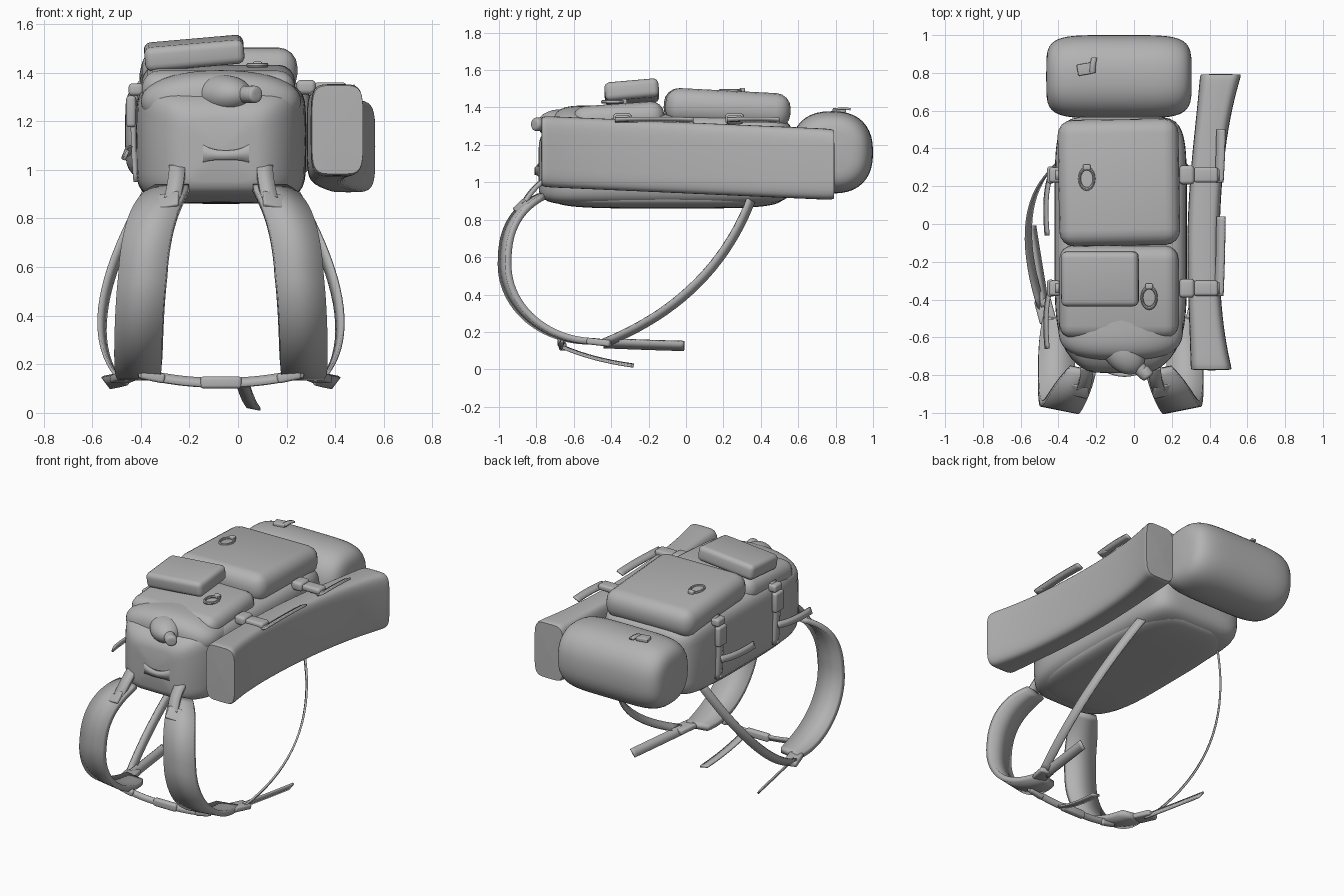
import bpy, bmesh
from math import sin, cos, pi, radians, copysign
from mathutils import Vector, Euler

default_cube = bpy.data.objects.get("Cube")
if default_cube:
    bpy.data.objects.remove(default_cube, do_unlink=True)

grey = bpy.data.materials.new("plain grey")
grey.use_nodes = True
tone = (.45, .45, .45, 1)
grey.diffuse_color = tone
grey.node_tree.nodes["Principled BSDF"].inputs["Base Color"].default_value = tone

middle = -.07  # symmetry plane of the pack
parts = []


def register(part):
    part.data.materials.append(grey)
    parts.append(part)


def finish(name, bm, location=(0, 0, 0), turn=(0, 0, 0)):
    bmesh.ops.recalc_face_normals(bm, faces=bm.faces)
    mesh = bpy.data.meshes.new(name)
    bm.to_mesh(mesh)
    bm.free()
    part = bpy.data.objects.new(name, mesh)
    part.location = location
    part.rotation_euler = Euler([radians(angle) for angle in turn])
    bpy.context.collection.objects.link(part)
    register(part)
    return part


def squircle(angle, power):
    """Point on a unit superellipse."""
    c, s = cos(angle), sin(angle)
    return copysign(abs(c) ** (2 / power), c), copysign(abs(s) ** (2 / power), s)


def plain(t):
    return 0, 0, 1, 1


def pillow(name, centre, half, across, along, turn=0, shape=plain, sides=40, steps=32):
    """Stuffed form along y; shape gives side shift, lift, width and height at t from -1 to 1."""
    bm = bmesh.new()
    rings = []
    for step in range(steps + 1):
        t = sin(pi * (step / steps - .5))
        swell = max(1 - abs(t) ** along, 0) ** (1 / along)
        swell = max(swell, .01)
        shift, lift, wide, high = shape(t)
        ring = []
        for side in range(sides):
            u, v = squircle(2 * pi * side / sides, across)
            ring.append(bm.verts.new((shift + u * half[0] * wide * swell, t * half[1],
                                      lift + v * half[2] * high * swell)))
        rings.append(ring)
    for ring, following in zip(rings, rings[1:]):
        for i in range(sides):
            j = (i + 1) % sides
            bm.faces.new((ring[i], ring[j], following[j], following[i]))
    bm.faces.new(rings[0])
    bm.faces.new(rings[-1])
    finish(name, bm, centre, (0, 0, turn))


def box(name, centre, size, bevel, turn=(0, 0, 0)):
    """Box with rounded edges."""
    bm = bmesh.new()
    bmesh.ops.create_cube(bm, size=1)
    bmesh.ops.scale(bm, vec=size, verts=bm.verts)
    bmesh.ops.bevel(bm, geom=bm.edges[:], offset=bevel, segments=4, profile=.5, affect="EDGES")
    finish(name, bm, centre, turn)


def bend(start, pull, end):
    """Quadratic curve from start to end, drawn toward pull."""
    start, pull, end = Vector(start), Vector(pull), Vector(end)
    return lambda t: start * (1 - t) ** 2 + pull * 2 * t * (1 - t) + end * t ** 2


def ribbon(name, path, width, side, thick=.012, steps=20):
    """Flat strap along a path; width is its half width, fixed or by rule."""
    side = Vector(side).normalized()
    bm = bmesh.new()
    pairs = []
    for step in range(steps + 1):
        t = step / steps
        point = Vector(path(t))
        reach = side * (width(t) if callable(width) else width)
        pairs.append((bm.verts.new(point - reach), bm.verts.new(point + reach)))
    for (a, b), (c, d) in zip(pairs, pairs[1:]):
        bm.faces.new((a, b, d, c))
    strap = finish(name, bm)
    solid = strap.modifiers.new("thickness", "SOLIDIFY")
    solid.thickness = thick
    solid.offset = 0


# Main sack narrowing to the front, with a padded back panel beneath
def sack_shape(t):
    front = max(-t, 0) ** 5
    return 0, -.04 * front, 1 - .35 * front, 1 - .15 * front


pillow("main_sack", (middle, -.11, 1.12), (.35, .68, .245), 6, 7, shape=sack_shape)
pillow("back_panel", (middle, -.1, .94), (.32, .62, .08), 4, 4)

# Hood, lid and pockets
pillow("hood", (middle, -.54, 1.28), (.33, .18, .13), 2.2, 3)
box("lid_pocket", (-.08, -.36, 1.34), (.63, .49, .16), .07, (4, 0, 0))
box("large_pocket", (-.08, .22, 1.395), (.64, .67, .19), .08, (-3, 0, 1))
box("small_pouch", (-.18, -.29, 1.48), (.41, .29, .1), .03, (5, -5, 0))

# Flask peeking out of the hood
for name, centre, half, along in (
        ("flask", (-.06, -.67, 1.31), (.1, .14, .08), 2),
        ("flask_neck", (.02, -.75, 1.31), (.035, .08, .035), 4),
        ("flask_cap", (.06, -.79, 1.31), (.036, .03, .036), 4)):
    pillow(name, centre, half, 2, along, turn=38)

# Bedroll across the far end
pillow("bedroll", (-.08, .78, 1.16), (.22, .385, .22), 2.4, 5, turn=90)
box("bedroll_buckle", (-.26, .82, 1.385), (.08, .06, .025), .006, (0, 0, 10))
ribbon("bedroll_tab", bend((-.22, .8, 1.39), (-.22, .84, 1.4), (-.21, .88, 1.39)), .015, (1, 0, 0))


# Long rolled mat along the side, flared at both ends
def mat_shape(t):
    return .025 * t + .065 * t * t, -.035 * t, 1 + .3 * t ** 4, 1


pillow("side_mat", (.37, .01, 1.13), (.085, .785, .19), 5, 40, shape=mat_shape)


def hook(x, y, z):
    """Snap hook lying on a pocket."""
    bpy.ops.mesh.primitive_torus_add(location=(x, y, z), major_radius=.055, minor_radius=.01,
                                     major_segments=20, minor_segments=8)
    ring = bpy.context.object
    ring.name = "snap_hook"
    ring.scale.x = .7
    register(ring)
    box("hook_loop", (x, y + .06, z), (.04, .03, .03), .008)


hook(-.25, .24, 1.49)
hook(.08, -.39, 1.43)

for y, length in ((.26, .24), (-.34, .38)):
    # Mat lashings with buckles and loose tails
    ribbon("mat_lash", bend((.2, y, 1.3), (.3, y, 1.38), (.46, y, 1.33)), .03, (0, 1, 0))
    box("lash_buckle", (.28, y, 1.34), (.08, .1, .06), .02)
    box("lash_slider", (.38, y, 1.34), (.13, .08, .04), .015)
    ribbon("lash_tail", bend((.45, y - .04, 1.33), (.46, y + length / 2, 1.34), (.46, y + length, 1.33)),
           .024, (.9, 0, .4))
    # Compression straps on the bare side
    ribbon("compression_strap", bend((-.4, y, 1.36), (-.45, y, 1.3), (-.42, y, .95)), .025, (0, 1, 0), .02)
    box("compression_buckle", (-.44, y, 1.24), (.04, .09, .13), .014)
    box("strap_anchor", (-.42, y, 1.33), (.06, .08, .05), .015)
    ribbon("compression_tail", bend((-.44, y, 1.08), (-.48, y - .1, 1.07), (-.46, y - .32, 1.06)),
           .022, (.4, 0, 1))

# Carrying harness, mirrored about the middle of the pack
for s, word in ((1, "left"), (-1, "right")):
    def out(offset, y, z):
        return Vector((middle + s * offset, y, z))

    def shoulder(t):
        c, forward = squircle(pi * (1 + 5 * t) / 6, 2.5 if t < .4 else 2)
        return out(.34 - .14 * (1 - t) ** 4, -.5 - .47 * forward, .56 + .41 * c)

    def shoulder_width(t):
        return .1 - .03 * abs(2 * t - 1) ** 6

    ribbon(word + "_shoulder_strap", shoulder, shoulder_width, (1, s * .2, 0), .035, 40)
    ribbon(word + "_lower_strap", bend(out(.28, .36, .94), out(.61, .16, .38), out(.42, -.44, .14)),
           .027, (s * -.5, .6, -.55))
    box(word + "_ladder_buckle", out(.4, -.46, .145), (.09, .13, .035), .012, (-6, 0, s * -15))
    ribbon(word + "_strap_tail", bend(out(.4, -.44, .14), out(.44, -.2, .13), out(.47, -.01, .125)),
           .03, (.6, 0, s * .8))
    ribbon(word + "_load_loop", bend(out(.18, -.76, 1.01), out(.18, -.83, .96), out(.2, -.87, .88)),
           .033, (1, s * .1, 0), .025)
    box(word + "_load_buckle", out(.22, -.88, .87), (.1, .08, .025), .008, (45, s * 12, s * 15))
    ribbon(word + "_chest_strap", bend(out(.34, -.67, .165), out(.2, -.67, .13), out(.06, -.66, .125)),
           .02, (0, .5, 1))
    box(word + "_chest_slider", out(.28, -.67, .15), (.1, .035, .04), .012, (0, s * -12, 0))

box("chest_buckle", (middle, -.66, .125), (.17, .04, .05), .014)
ribbon("chest_tail", bend((.02, -.66, .12), (.04, -.5, .05), (.065, -.28, .02)), .028, (1, 0, -.2))


# Grab handle, waisted in the middle
def handle_width(t):
    return .02 + .03 * abs(2 * t - 1) ** 3


ribbon("grab_handle", bend((-.16, -.77, 1.07), (-.05, -.83, 1.05), (.06, -.77, 1.07)),
       handle_width, (0, 0, 1), .018)

bpy.ops.object.select_all(action="DESELECT")
for part in parts:
    part.select_set(True)
bpy.context.view_layer.objects.active = parts[0]
bpy.ops.object.shade_smooth_by_angle(angle=radians(38))
